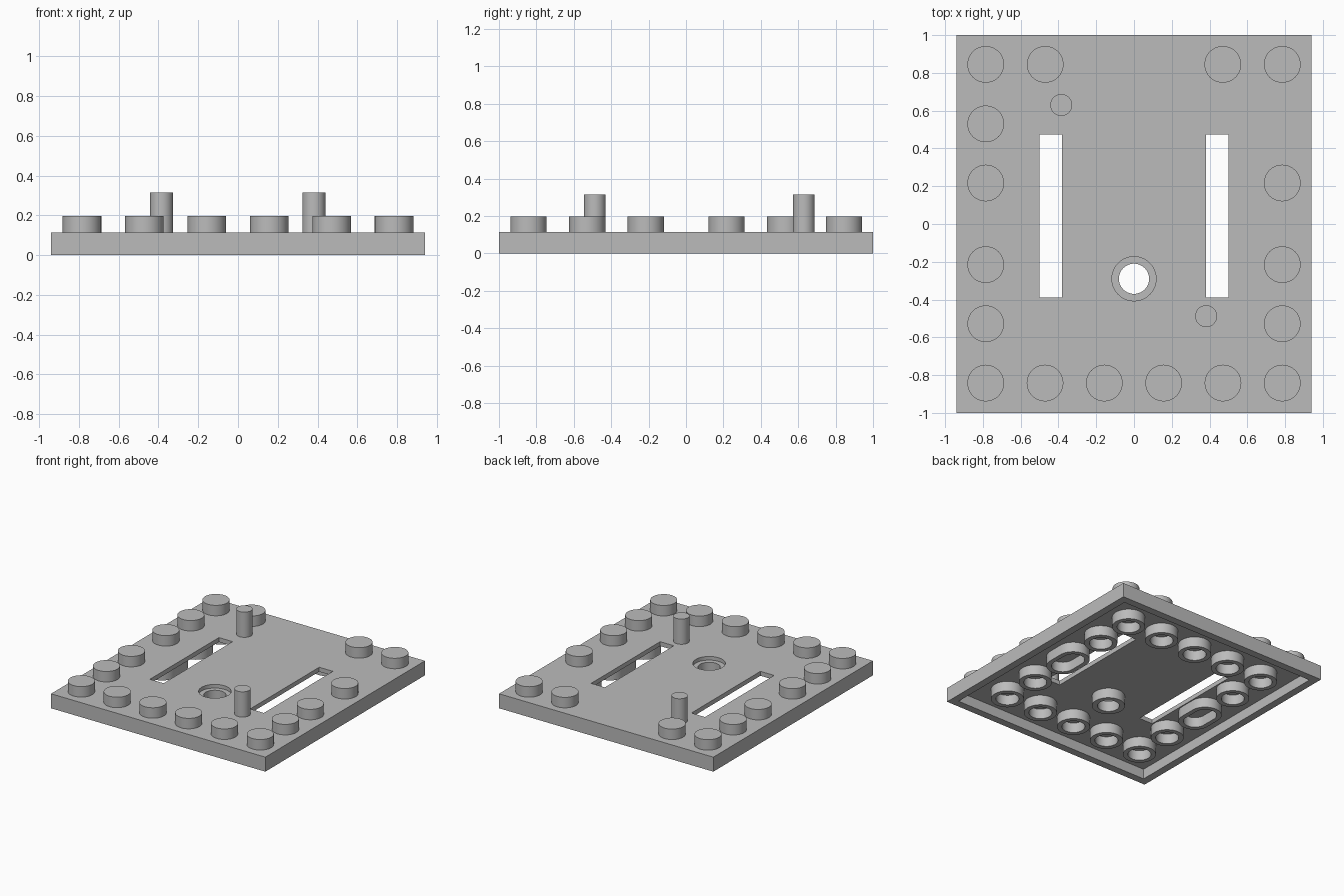
import bpy
import bmesh
import math

cube = bpy.data.objects.get("Cube")
if cube:
    bpy.data.objects.remove(cube, do_unlink=True)

# Main dimensions
HALF_X, HALF_Y, TOP, CEILING, WALL = 0.94, 1.0, 0.115, 0.08, 0.06
STUD_R, STUD_TOP = 0.097, 0.198
PIN_R, PIN_TOP = 0.058, 0.315
TUBE_OUT, TUBE_IN = 0.12, 0.084
HOLE_Y = -0.29
SEGMENTS = 48

grey = bpy.data.materials.new("plain grey")
grey.use_nodes = True
colour = (0.5, 0.5, 0.5, 1)
grey.diffuse_color = colour
grey.node_tree.nodes["Principled BSDF"].inputs["Base Color"].default_value = colour


def finish(name, bm):
    bmesh.ops.recalc_face_normals(bm, faces=bm.faces)
    mesh = bpy.data.meshes.new(name)
    bm.to_mesh(mesh)
    bm.free()
    mesh.materials.append(grey)
    obj = bpy.data.objects.new(name, mesh)
    bpy.context.collection.objects.link(obj)
    return obj


def smooth(obj):
    bpy.ops.object.select_all(action='DESELECT')
    obj.select_set(True)
    bpy.context.view_layer.objects.active = obj
    bpy.ops.object.shade_smooth_by_angle(angle=math.radians(30))


def box(name, x0, x1, y0, y1, z0, z1):
    bm = bmesh.new()
    bmesh.ops.create_cube(bm, size=1)
    for v in bm.verts:
        v.co = (x0 + (v.co.x + 0.5) * (x1 - x0),
                y0 + (v.co.y + 0.5) * (y1 - y0),
                z0 + (v.co.z + 0.5) * (z1 - z0))
    return finish(name, bm)


def cylinder(name, x, y, r, z0, z1):
    bm = bmesh.new()
    bmesh.ops.create_cone(bm, cap_ends=True, segments=SEGMENTS,
                          radius1=r, radius2=r, depth=z1 - z0)
    bmesh.ops.translate(bm, verts=bm.verts, vec=(x, y, (z0 + z1) / 2))
    return finish(name, bm)


def tube(name, x, y, r_out, r_in, z0, z1, stretch=0):
    # Hollow post; stretch lengthens the outline along y
    bm = bmesh.new()
    rings = []
    for i in range(SEGMENTS):
        a = (i + 0.5) * math.tau / SEGMENTS
        shift = math.copysign(stretch, math.sin(a))
        rings.append([bm.verts.new((x + r * math.cos(a), y + r * math.sin(a) + shift, z))
                      for r, z in ((r_out, z0), (r_out, z1), (r_in, z1), (r_in, z0))])
    for i, a in enumerate(rings):
        b = rings[(i + 1) % SEGMENTS]
        for k in range(4):
            n = (k + 1) % 4
            bm.faces.new((a[k], b[k], b[n], a[n]))
    obj = finish(name, bm)
    smooth(obj)


# Plate, hollowed from below and pierced by two slots and a round hole
plate = box("base_plate", -HALF_X, HALF_X, -HALF_Y, HALF_Y, 0, TOP)
cutters = [
    box("hollow_cutter", WALL - HALF_X, HALF_X - WALL, WALL - HALF_Y, HALF_Y - WALL, -0.1, CEILING),
    box("left_slot_cutter", 0.38, 0.5, -0.39, 0.475, 0.02, 0.2),
    box("right_slot_cutter", -0.5, -0.38, -0.39, 0.475, 0.02, 0.2),
    cylinder("hole_cutter", 0, HOLE_Y, 0.117, 0.02, 0.2),
]
bpy.context.view_layer.objects.active = plate
for cutter in cutters:
    cutter.hide_render = True
    mod = plate.modifiers.new("cut", 'BOOLEAN')
    mod.operation = 'DIFFERENCE'
    mod.solver = 'EXACT'
    mod.object = cutter
    bpy.ops.object.modifier_apply(modifier=mod.name)
    bpy.data.objects.remove(cutter, do_unlink=True)
smooth(plate)

# Studs around the border
front_row = [(-0.785 + 0.314 * i, -0.842) for i in range(6)]
back_row = [(s * x, 0.845) for s in (-1, 1) for x in (0.47, 0.785)]
sides = [(s * 0.785, y) for s in (-1, 1) for y in (-0.528, -0.215, 0.217)]
for i, (x, y) in enumerate(front_row + back_row + sides + [(-0.785, 0.53)]):
    smooth(cylinder(f"stud_{i + 1}", x, y, STUD_R, TOP, STUD_TOP))

# Two tall locating pins
smooth(cylinder("back_pin", -0.385, 0.63, PIN_R, TOP, PIN_TOP))
smooth(cylinder("front_pin", 0.382, -0.488, PIN_R, TOP, PIN_TOP))

# Tubes on the underside, with long ones midway along each side
for s in (-1, 1):
    for i in range(5):
        tube("row_tube", -0.628 + 0.314 * i, s * 0.687, TUBE_OUT, TUBE_IN, 0, CEILING + 0.002)
    for y in (-0.372, 0.372):
        tube("side_tube", s * 0.628, y, TUBE_OUT, TUBE_IN, 0, CEILING + 0.002)
    tube("long_tube", s * 0.628, 0, TUBE_OUT, TUBE_IN, 0, CEILING + 0.002, 0.058)

# Collar under the round hole
tube("hole_collar", 0, HOLE_Y, 0.12, 0.08, 0, CEILING + 0.006)
